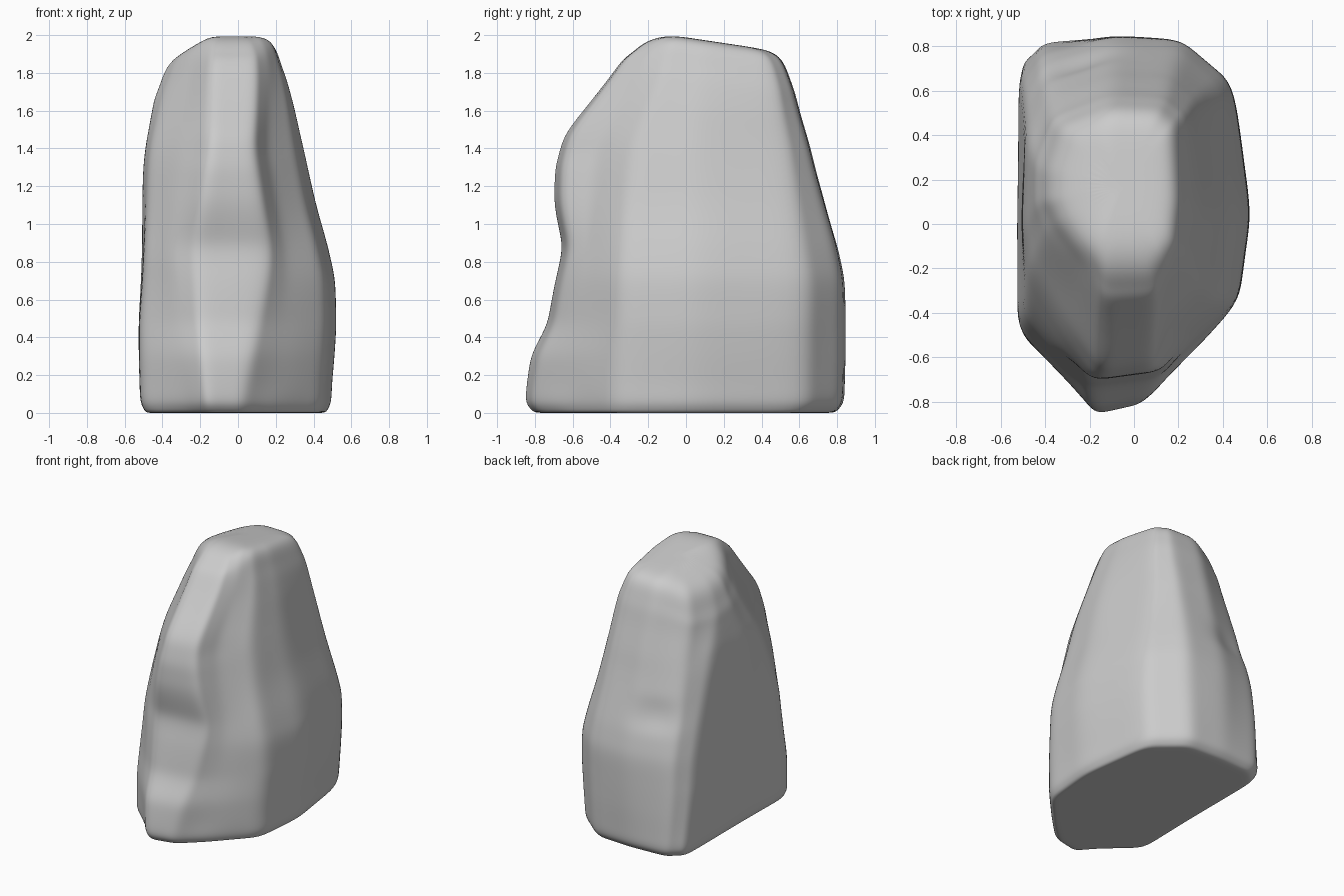
import bpy, bmesh
from mathutils import Vector, noise

if "Cube" in bpy.data.objects:
    bpy.data.objects.remove(bpy.data.objects["Cube"])

# Key outlines (same corner order, starting at back left, clockwise from above)
KEYS = [
    (0.0, [(-.5, .73), (-.39, .83), (-.1, .845), (.19, .83), (.43, .63), (.515, .05), (.475, -.36),
           (.20, -.64), (.02, -.80), (-.16, -.84), (-.27, -.71), (-.51, -.49), (-.5, 0)]),
    (0.85, [(-.5, .55), (-.41, .71), (-.1, .80), (.2, .785), (.40, .6), (.475, .05), (.42, -.33),
            (.25, -.50), (.16, -.62), (-.22, -.66), (-.36, -.57), (-.5, -.40), (-.51, 0)]),
    (1.4, [(-.48, .37), (-.37, .55), (-.1, .655), (.15, .64), (.28, .53), (.34, .05), (.295, -.27),
           (.15, -.46), (.08, -.63), (-.15, -.67), (-.30, -.46), (-.46, -.2), (-.49, 0)]),
    (1.85, [(-.37, .25), (-.31, .46), (-.1, .55), (.12, .54), (.21, .46), (.23, .1), (.21, -.1),
            (.16, -.22), (.09, -.33), (-.12, -.34), (-.21, -.18), (-.32, -.02), (-.37, .1)]),
]
# Silhouette: z, left, right, front, back
SILHOUETTE = [
    (0.00, -.49, .47, -.81, .79), (0.05, -.52, .50, -.86, .84), (0.30, -.525, .52, -.83, .845),
    (0.47, -.525, .53, -.74, .845), (0.70, -.515, .525, -.70, .845), (0.87, -.51, .485, -.66, .81),
    (1.10, -.505, .42, -.71, .745), (1.30, -.50, .375, -.70, .69), (1.48, -.485, .335, -.65, .645),
    (1.65, -.465, .30, -.51, .605), (1.80, -.445, .26, -.39, .575), (1.88, -.415, .23, -.33, .55),
]


def lerp_table(table, z):
    for a, b in zip(table, table[1:]):
        if z <= b[0]:
            break
    return a, b, min(1, (z - a[0]) / (b[0] - a[0]))


def section(z, steps=3):
    a, b, t = lerp_table(KEYS, z)
    pts = [Vector(p).lerp(Vector(q), t) for p, q in zip(a[1], b[1])]
    a, b, t = lerp_table(SILHOUETTE, z)
    left, right, front, back = (p + (q - p) * t for p, q in zip(a[1:], b[1:]))
    xs, ys = [p.x for p in pts], [p.y for p in pts]
    x0, x1, y0, y1 = min(xs), max(xs), min(ys), max(ys)
    for p in pts:
        p.x *= left / x0 if p.x < 0 else right / x1
        if p.y < 0:
            p.y += (front - y0) * (p.y / y0) ** 3   # ledges stay on the front
        else:
            p.y *= back / y1
    return [p.lerp(q, i / steps) for p, q in zip(pts, pts[1:] + pts[:1]) for i in range(steps)]


bm = bmesh.new()
rings = []


def add_ring(coords):
    rings.append([bm.verts.new(c) for c in coords])


def tilt(p):
    # Fall of the crown to the back and left
    return max(0, p.y + .12) * .15 + max(0, -.14 - p.x) * .4


# Flat underside
for s in (.5, .93):
    add_ring([(p.x * s, p.y * s, 0) for p in section(0)])
# Walls, with a small dent in the back
levels = [0, .025, .06] + [.06 + .0825 * i for i in range(1, 23)]
for z in levels:
    ring = []
    for p in section(z):
        n = noise.noise(Vector((p.x * 3, p.y * 3, z * 2))) * .008 if z > .1 else 0
        d = Vector((p.x, p.y)).normalized() * n
        dent = 0
        if p.y > .45:
            dent = .04 * max(0, 1 - abs(z - 1.0) / .12) * max(0, 1 - abs(p.x + .25) / .22)
        fall = tilt(p) * max(0, z - 1.4) / .48
        ring.append((p.x + d.x, p.y + d.y - dent, z - fall))
    add_ring(ring)
# Crown
top = section(1.88)
mid = Vector((-.05, .18))
for s, drop in ((.92, .045), (.78, .003), (.55, -.006), (.25, -.006)):
    ring = []
    for p in top:
        q = mid + (p - mid) * s
        ring.append((q.x, q.y, 2.0 - drop - tilt(q) - max(0, -.12 - q.y) * .3))
    add_ring(ring)
# Skin between rings
n = len(rings[0])
for a, b in zip(rings, rings[1:]):
    for i in range(n):
        j = (i + 1) % n
        bm.faces.new((a[i], a[j], b[j], b[i]))
bm.faces.new(rings[0])
bm.faces.new(rings[-1])
bmesh.ops.recalc_face_normals(bm, faces=bm.faces[:])
mesh = bpy.data.meshes.new("boulder")
bm.to_mesh(mesh)
bm.free()
rock = bpy.data.objects.new("boulder", mesh)
bpy.context.collection.objects.link(rock)
for poly in mesh.polygons:
    poly.use_smooth = True
sub = rock.modifiers.new("rounding", 'SUBSURF')
sub.levels = sub.render_levels = 2
